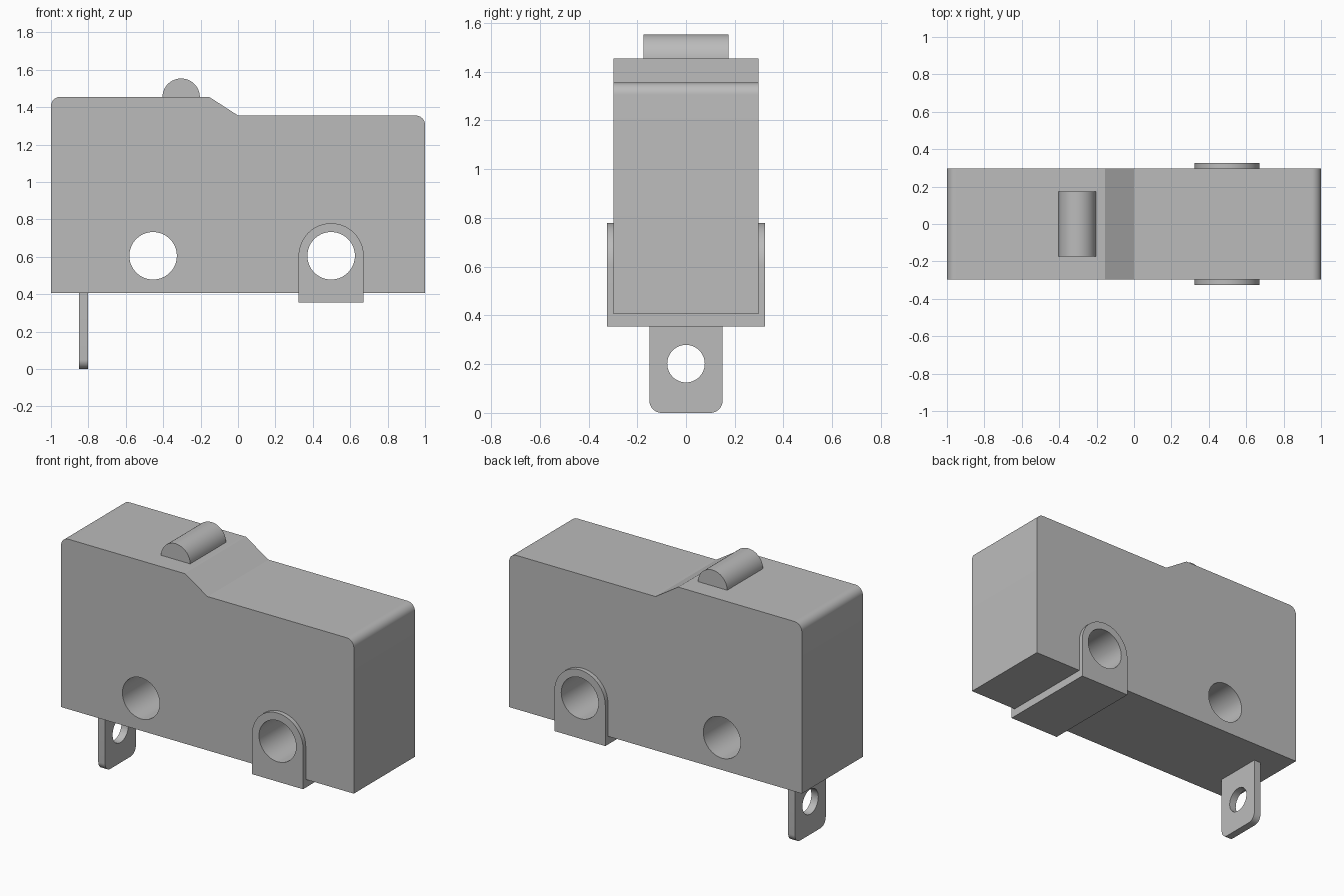
import bpy, bmesh
from math import sin, cos, radians, pi

cube = bpy.data.objects.get("Cube")
if cube:
    bpy.data.objects.remove(cube, do_unlink=True)

grey = bpy.data.materials.new("plain grey")
grey.use_nodes = True
colour = (0.5, 0.5, 0.5, 1)
grey.diffuse_color = colour
grey.node_tree.nodes["Principled BSDF"].inputs["Base Color"].default_value = colour


def arc(cx, cz, r, start, end, steps):
    """Points along an arc, angles in degrees."""
    angles = [radians(start + (end - start) * i / steps) for i in range(steps + 1)]
    return [(cx + r * cos(a), cz + r * sin(a)) for a in angles]


def circle(cx, cz, r, steps=64):
    return arc(cx, cz, r, 0, 360, steps)[:-1]


def plate(name, loops, low, high, axis="Y"):
    """Closed solid from an outline with holes, running from low to high along an axis."""
    bm = bmesh.new()

    def vert(p, depth):
        co = (p[0], depth, p[1]) if axis == "Y" else (depth, p[0], p[1])
        return bm.verts.new(co)

    caps = ([], [])
    for loop in loops:
        a = [vert(p, low) for p in loop]
        b = [vert(p, high) for p in loop]
        for i in range(len(loop)):
            j = (i + 1) % len(loop)
            bm.faces.new((a[i], a[j], b[j], b[i]))
            caps[0].append(bm.edges.get((a[i], a[j])))
            caps[1].append(bm.edges.get((b[i], b[j])))
    for edges in caps:
        bmesh.ops.triangle_fill(bm, edges=edges, use_beauty=True)
    bmesh.ops.recalc_face_normals(bm, faces=bm.faces[:])
    mesh = bpy.data.meshes.new(name)
    bm.to_mesh(mesh)
    bm.free()
    mesh.materials.append(grey)
    obj = bpy.data.objects.new(name, mesh)
    bpy.context.collection.objects.link(obj)
    bpy.ops.object.select_all(action="DESELECT")
    obj.select_set(True)
    bpy.context.view_layer.objects.active = obj
    bpy.ops.object.shade_smooth_by_angle(angle=radians(30))
    return obj


HOLE_Z, HOLE_R = 0.605, 0.127
BOSS_X, BOSS_R = 0.498, 0.174
BASE_Z, TOP_Z, STEP_Z = 0.405, 1.455, 1.355
ROUND = 0.05

# Housing: stepped top with two rounded corners, opening for the boss bore hidden in the boss
housing = [(-1, BASE_Z), (1, BASE_Z)]
housing += arc(1 - ROUND, STEP_Z - ROUND, ROUND, 0, 90, 10)
housing += [(0, STEP_Z), (-0.155, TOP_Z)]
housing += arc(-1 + ROUND, TOP_Z - ROUND, ROUND, 90, 180, 10)
plate("housing", [housing, circle(-0.454, HOLE_Z, HOLE_R),
                  circle(BOSS_X, HOLE_Z, HOLE_R + 0.02)], -0.298, 0.298)

# Mounting boss: arched block through the housing with a round bore
boss = [(BOSS_X - BOSS_R, 0.355), (BOSS_X + BOSS_R, 0.355)]
boss += arc(BOSS_X, HOLE_Z, BOSS_R, 0, 180, 32)
plate("mounting_boss", [boss, circle(BOSS_X, HOLE_Z, HOLE_R)], -0.325, 0.325)

# Push button: half cylinder on the upper step
plate("push_button", [arc(-0.304, TOP_Z - 0.002, 0.1, 0, 180, 32)], -0.175, 0.175)

# Terminal tab: rounded lower corners and a round eyelet
tab = [(0.15, BASE_Z + 0.01), (-0.15, BASE_Z + 0.01)]
tab += arc(-0.1, 0.05, 0.05, 180, 270, 10)
tab += arc(0.1, 0.05, 0.05, 270, 360, 10)
plate("terminal_tab", [tab, circle(0, 0.202, 0.077, 48)], -0.85, -0.803, axis="X")
